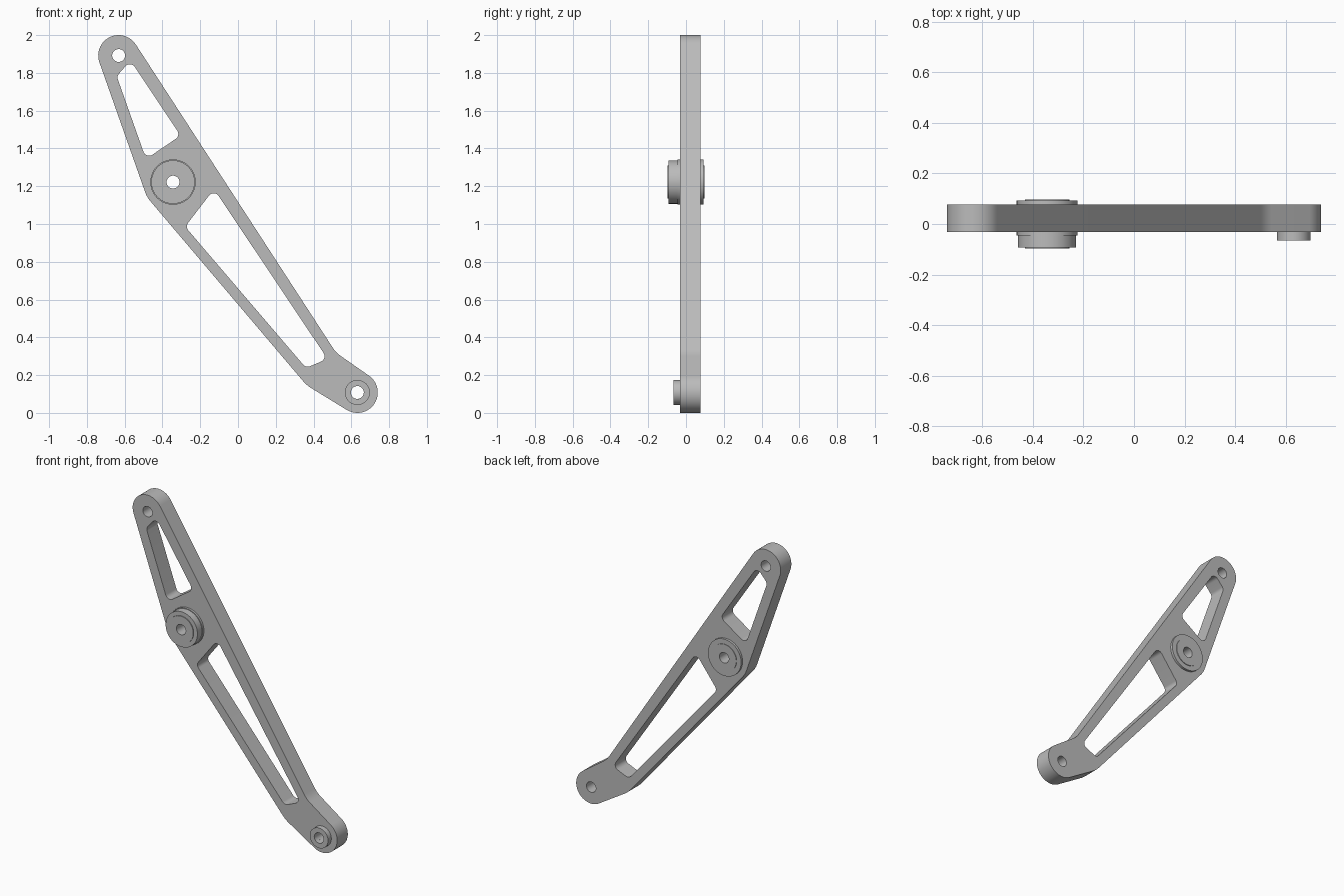
import bpy, bmesh, math
from mathutils import Vector

cube = bpy.data.objects.get("Cube")
if cube:
    bpy.data.objects.remove(cube, do_unlink=True)

grey = bpy.data.materials.new("machined_grey")
grey.use_nodes = True
grey.diffuse_color = (0.5, 0.5, 0.5, 1)
grey.node_tree.nodes["Principled BSDF"].inputs["Base Color"].default_value = (0.5, 0.5, 0.5, 1)

FRONT, BACK = -0.032, 0.078      # plate faces along y
HOLE = 0.034
TOP, PIVOT, FOOT = (-0.632, 1.892), (-0.344, 1.222), (0.632, 0.108)


def circle(c, r, n=48):
    return [Vector((c[0] + r * math.cos(2 * math.pi * i / n),
                    c[1] + r * math.sin(2 * math.pi * i / n))) for i in range(n)]


def belt(discs):
    """Outline running counter-clockwise round discs (x, z, r); negative r bends inwards."""
    angles = []
    for (x0, z0, r0), (x1, z1, r1) in zip(discs, discs[1:] + discs[:1]):
        d = Vector((x1 - x0, z1 - z0))
        angles.append(math.atan2(d.y, d.x) - math.acos((r0 - r1) / d.length))
    points = []
    for i, (x, z, r) in enumerate(discs):
        start, end = angles[i - 1], angles[i]
        sweep = (end - start) % math.tau if r > 0 else -((start - end) % math.tau)
        steps = max(4, math.ceil(abs(sweep) / 0.13))
        for k in range(steps + 1):
            a = start + sweep * k / steps
            points.append(Vector((x + r * math.cos(a), z + r * math.sin(a))))
    return points


def rounded(corners, r):
    """Polygon with every corner filleted."""
    discs = []
    pts = [Vector(c) for c in corners]
    for i, p in enumerate(pts):
        u = (pts[i - 1] - p).normalized()
        v = (pts[(i + 1) % len(pts)] - p).normalized()
        c = p + (u + v).normalized() * r / math.sin(u.angle(v) / 2)
        discs.append((c.x, c.y, r))
    return belt(discs)


def finish(name, bm):
    bmesh.ops.remove_doubles(bm, verts=bm.verts, dist=1e-5)
    bmesh.ops.recalc_face_normals(bm, faces=bm.faces)
    mesh = bpy.data.meshes.new(name)
    bm.to_mesh(mesh)
    bm.free()
    mesh.materials.append(grey)
    obj = bpy.data.objects.new(name, mesh)
    bpy.context.collection.objects.link(obj)
    bpy.ops.object.select_all(action='DESELECT')
    obj.select_set(True)
    bpy.context.view_layer.objects.active = obj
    bpy.ops.object.shade_smooth_by_angle(angle=math.radians(30))
    return obj


def plate(name, loops, y0, y1):
    """Flat plate: first loop is the outline, the others are openings."""
    bm = bmesh.new()
    edges = []
    for loop in loops:
        vs = [bm.verts.new((p.x, y0, p.y)) for p in loop]
        edges += [bm.edges.new((a, b)) for a, b in zip(vs, vs[1:] + vs[:1])]
    bmesh.ops.triangle_fill(bm, use_beauty=True, edges=edges, normal=(0, -1, 0))
    ext = bmesh.ops.extrude_face_region(bm, geom=bm.faces[:], use_keep_orig=True)
    moved = [v for v in ext["geom"] if isinstance(v, bmesh.types.BMVert)]
    bmesh.ops.translate(bm, verts=moved, vec=(0, y1 - y0, 0))
    return finish(name, bm)


def turned(name, centre, profile, n=64):
    """Closed (radius, y) profile revolved about a y axis."""
    bm = bmesh.new()
    vs = [bm.verts.new((centre[0] + r, y, centre[1])) for r, y in profile]
    edges = [bm.edges.new((a, b)) for a, b in zip(vs, vs[1:] + vs[:1])]
    bmesh.ops.spin(bm, geom=vs + edges, cent=(centre[0], 0, centre[1]),
                   axis=(0, 1, 0), angle=math.tau, steps=n)
    return finish(name, bm)


# Arm plate: belt outline, two triangular lightening slots, three bores
outline = belt([(*TOP, 0.108), (*PIVOT, 0.157), (0.495, 0.30, 0.2),
                (*FOOT, 0.108), (0.632, 0.429, -0.155)])
upper_slot = rounded([(-0.487, 1.344), (-0.304, 1.468), (-0.569, 1.866), (-0.642, 1.782)], 0.032)
lower_slot = rounded([(0.36, 0.238), (0.474, 0.286), (-0.127, 1.185), (-0.28, 0.986)], 0.032)
plate("arm_plate", [outline, upper_slot, lower_slot,
                    circle(TOP, HOLE), circle(PIVOT, 0.1), circle(FOOT, HOLE)], FRONT, BACK)

# Pivot bushing: stepped collar passing through the plate
turned("pivot_bushing", PIVOT, [
    (HOLE, -0.097), (0.088, -0.097), (0.088, -0.092), (0.115, -0.092),
    (0.115, -0.046), (0.12, -0.046), (0.12, FRONT), (0.1, FRONT),
    (0.1, BACK), (0.12, BACK), (0.12, 0.093), (0.088, 0.093),
    (0.088, 0.097), (HOLE, 0.097)])

# Small spacer on the front of the foot
turned("foot_spacer", FOOT, [(HOLE, -0.066), (0.066, -0.066), (0.066, FRONT), (HOLE, FRONT)])
